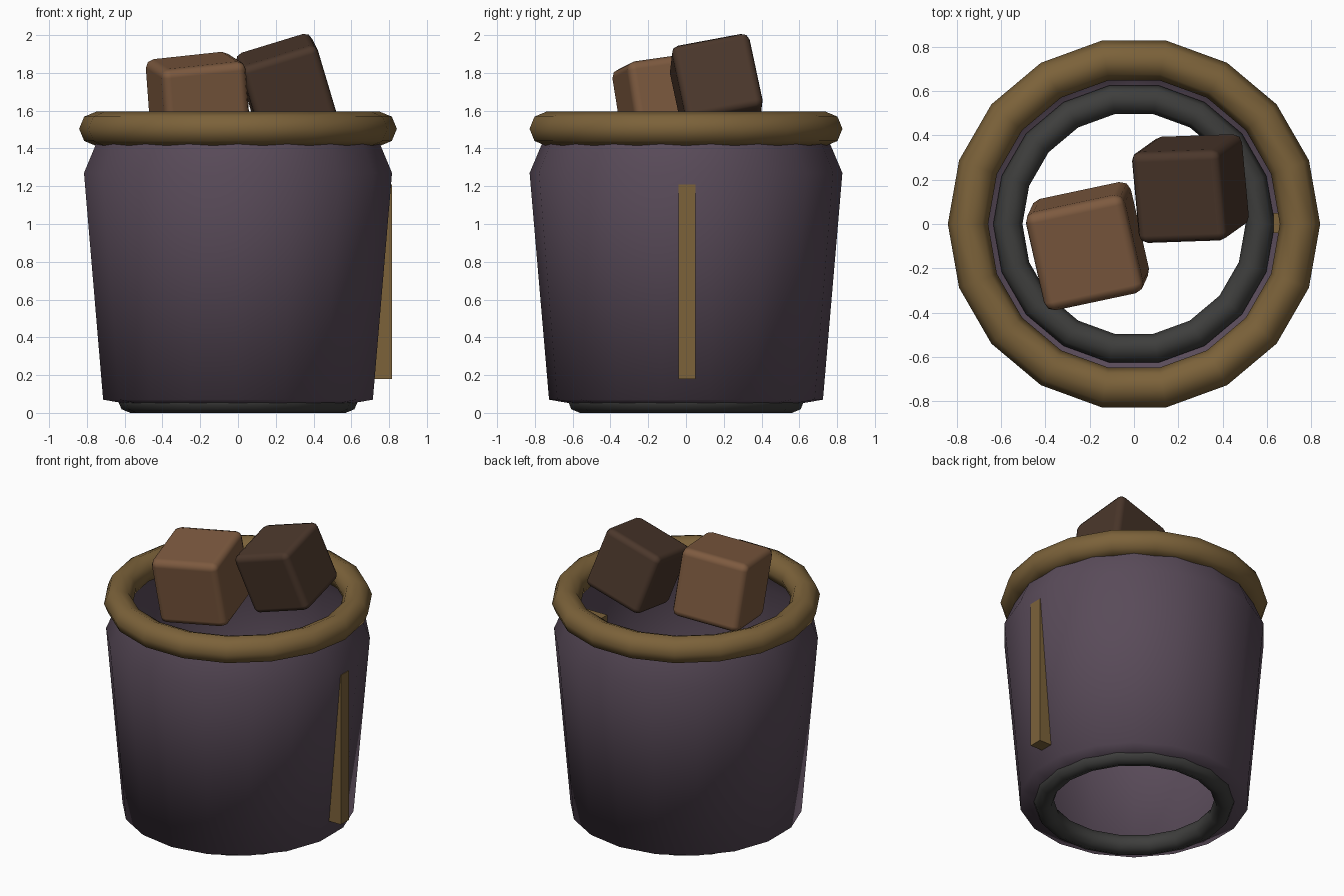
import bpy, bmesh, math

if "Cube" in bpy.data.objects:
    bpy.data.objects.remove(bpy.data.objects["Cube"])


def finish(obj, name, mat, smooth=True):
    obj.name = name
    obj.data.materials.append(mat)
    for p in obj.data.polygons:
        p.use_smooth = smooth
    return obj


def material(name, rgb):
    m = bpy.data.materials.new(name)
    m.diffuse_color = (*rgb, 1)
    m.use_nodes = True
    m.node_tree.nodes["Principled BSDF"].inputs["Base Color"].default_value = m.diffuse_color
    return m


purple = material("purple", (0.10, 0.07, 0.10))
gold = material("gold", (0.20, 0.122, 0.042))
tan = material("light_brown", (0.205, 0.102, 0.05))
brown = material("dark_brown", (0.07, 0.038, 0.024))
charcoal = material("charcoal", (0.048, 0.048, 0.046))

SIDES = 18

# Cup wall: thin open shell, its ends tucked inside the two rings
profile = [(0.58, 0.045), (0.725, 0.07), (0.828, 1.27), (0.735, 1.49)]
bm = bmesh.new()
rings = []
for r, z in profile:
    angles = [math.pi / 2 + math.tau * i / SIDES for i in range(SIDES)]
    rings.append([bm.verts.new((r * math.cos(a), r * math.sin(a), z)) for a in angles])
for low, high in zip(rings, rings[1:]):
    for i in range(SIDES):
        j = (i + 1) % SIDES
        bm.faces.new((low[i], low[j], high[j], high[i]))
mesh = bpy.data.meshes.new("cup_wall")
bm.to_mesh(mesh)
bm.free()
cup = bpy.data.objects.new("cup_wall", mesh)
bpy.context.collection.objects.link(cup)
finish(cup, "cup_wall", purple)

# Rim and base rings
for name, major, minor, z, mat in (("rim", 0.75, 0.091, 1.504, gold),
                                   ("base_ring", 0.57, 0.066, 0.066, charcoal)):
    bpy.ops.mesh.primitive_torus_add(major_radius=major, minor_radius=minor,
                                     major_segments=SIDES, minor_segments=8,
                                     location=(0, 0, z))
    finish(bpy.context.object, name, mat)


def block(name, size, loc, rot, mat, bevel=0):
    bpy.ops.mesh.primitive_cube_add(size=1, location=loc,
                                    rotation=[math.radians(a) for a in rot])
    obj = bpy.context.object
    obj.scale = size
    bpy.ops.object.transform_apply(location=False, rotation=False, scale=True)
    finish(obj, name, mat, smooth=bevel > 0)
    if bevel:
        mod = obj.modifiers.new("rounded_edges", "BEVEL")
        mod.width = bevel
        mod.segments = 2
        mod.harden_normals = True
    return obj


# Side strip, pushed through the wall
block("side_strip", (0.185, 0.09, 1.03), (0.722, 0.004, 0.695), (0, 0, 0), gold)

# Cubes resting in the cup
block("light_cube", (0.46,) * 3, (-0.21, -0.10, 1.64), (8, -6, 12), tan, 0.045)
block("dark_cube", (0.42,) * 3, (0.255, 0.16, 1.728), (11, -17, 2), brown, 0.04)
